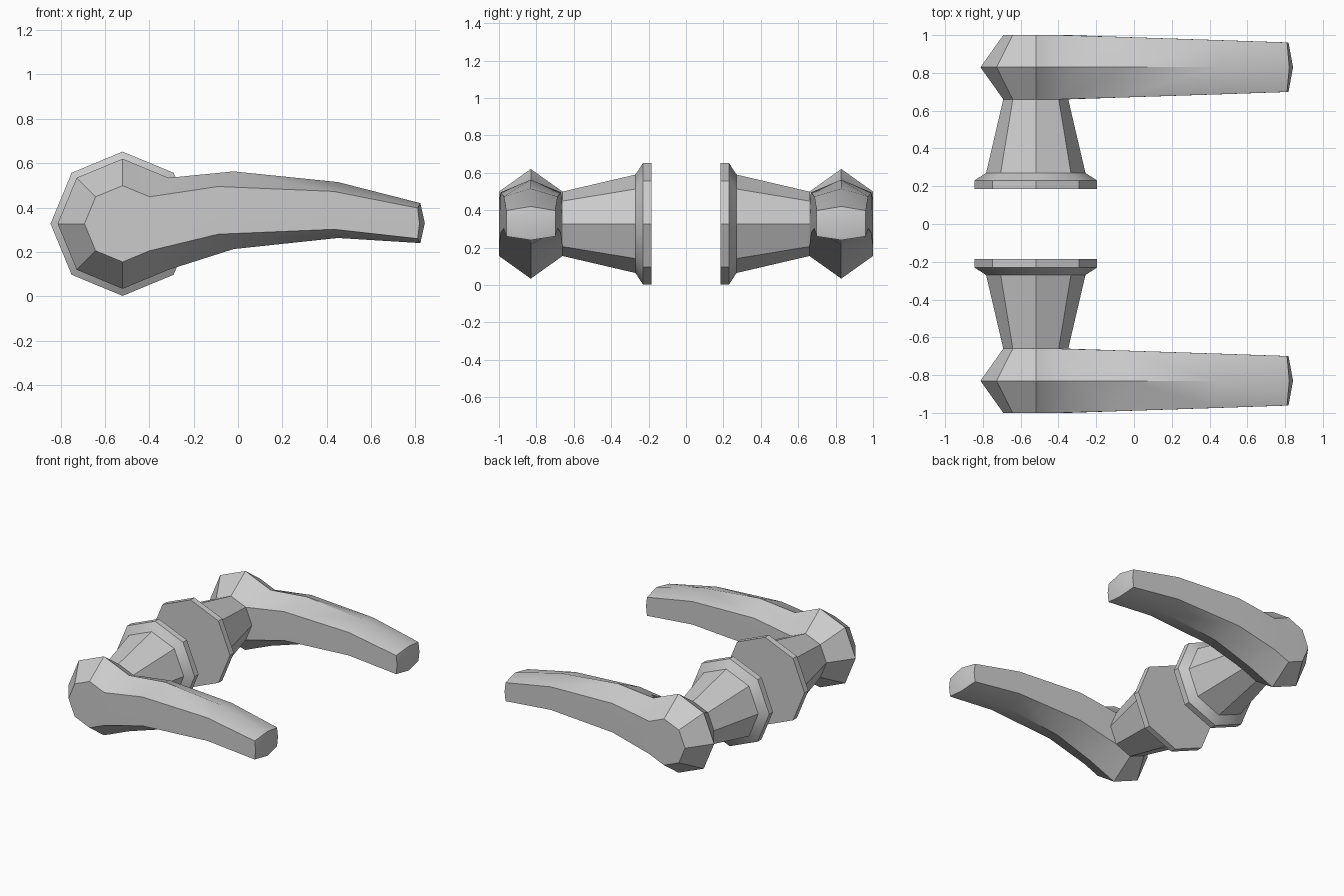
import bpy, bmesh
from math import cos, sin, pi, radians

if "Cube" in bpy.data.objects:
    bpy.data.objects.remove(bpy.data.objects["Cube"])

CX, CZ, N = -0.52, 0.327, 8
# Turned profile along y: (distance from centre, radius)
PROFILE = [(0.185, 0.325), (0.23, 0.325), (0.27, 0.263),
           (0.66, 0.172), (0.83, 0.293), (1.0, 0.172)]
# Lever sections: side x, top z, bottom z, ridge x, top z, bottom z, half width
LEVER = [(-0.09, 0.495, 0.28, -0.02, 0.563, 0.213, 0.161),
         (0.43, 0.473, 0.302, 0.45, 0.515, 0.263, 0.144),
         (0.81, 0.398, 0.26, 0.822, 0.42, 0.24, 0.131)]


def build_handle(name, side):
    bm = bmesh.new()

    def vert(x, y, z):
        return bm.verts.new((x, y * side, z))

    # Octagonal rose, neck and hub
    rings = [[vert(CX + r * cos(2 * pi * i / N), y, CZ + r * sin(2 * pi * i / N))
              for i in range(N)] for y, r in PROFILE]
    for k in range(len(rings) - 1):
        a, b = rings[k], rings[k + 1]
        for i in range(N):
            if k >= 3 and i in (0, N - 1):
                continue  # opening where the lever grows out of the hub
            j = (i + 1) % N
            bm.faces.new((a[i], a[j], b[j], b[i]))
    bm.faces.new(rings[0])
    bm.faces.new(rings[-1])

    # Lever, bridged from the hub opening
    p, q, r = rings[3:]
    loop = [p[1], q[1], r[1], r[0], r[7], q[7], p[7], p[0]]
    for sx, st, sb, mx, mt, mb, h in LEVER:
        lo, mid, hi, sm = 0.83 - h, 0.83, 0.83 + h, (st + sb) / 2
        new = [vert(sx, lo, st), vert(mx, mid, mt), vert(sx, hi, st),
               vert(sx + 0.008, hi, sm), vert(sx, hi, sb), vert(mx, mid, mb),
               vert(sx, lo, sb), vert(sx + 0.008, lo, sm)]
        for i in range(8):
            j = (i + 1) % 8
            bm.faces.new((loop[i], loop[j], new[j], new[i]))
        loop = new

    # Slightly domed lever tip
    tip = vert(0.842, 0.83, 0.33)
    for i in (1, 3, 5, 7):
        bm.faces.new((loop[i], loop[(i + 1) % 8], loop[(i + 2) % 8], tip))

    # Drop the unused point inside the hub
    bmesh.ops.delete(bm, geom=[v for v in bm.verts if not v.link_faces], context='VERTS')
    bmesh.ops.recalc_face_normals(bm, faces=bm.faces)
    mesh = bpy.data.meshes.new(name)
    bm.to_mesh(mesh)
    bm.free()
    obj = bpy.data.objects.new(name, mesh)
    bpy.context.collection.objects.link(obj)
    bpy.ops.object.select_all(action='DESELECT')
    obj.select_set(True)
    bpy.context.view_layer.objects.active = obj
    bpy.ops.object.shade_smooth_by_angle(angle=radians(30))


build_handle("front_door_handle", -1)
build_handle("back_door_handle", 1)
